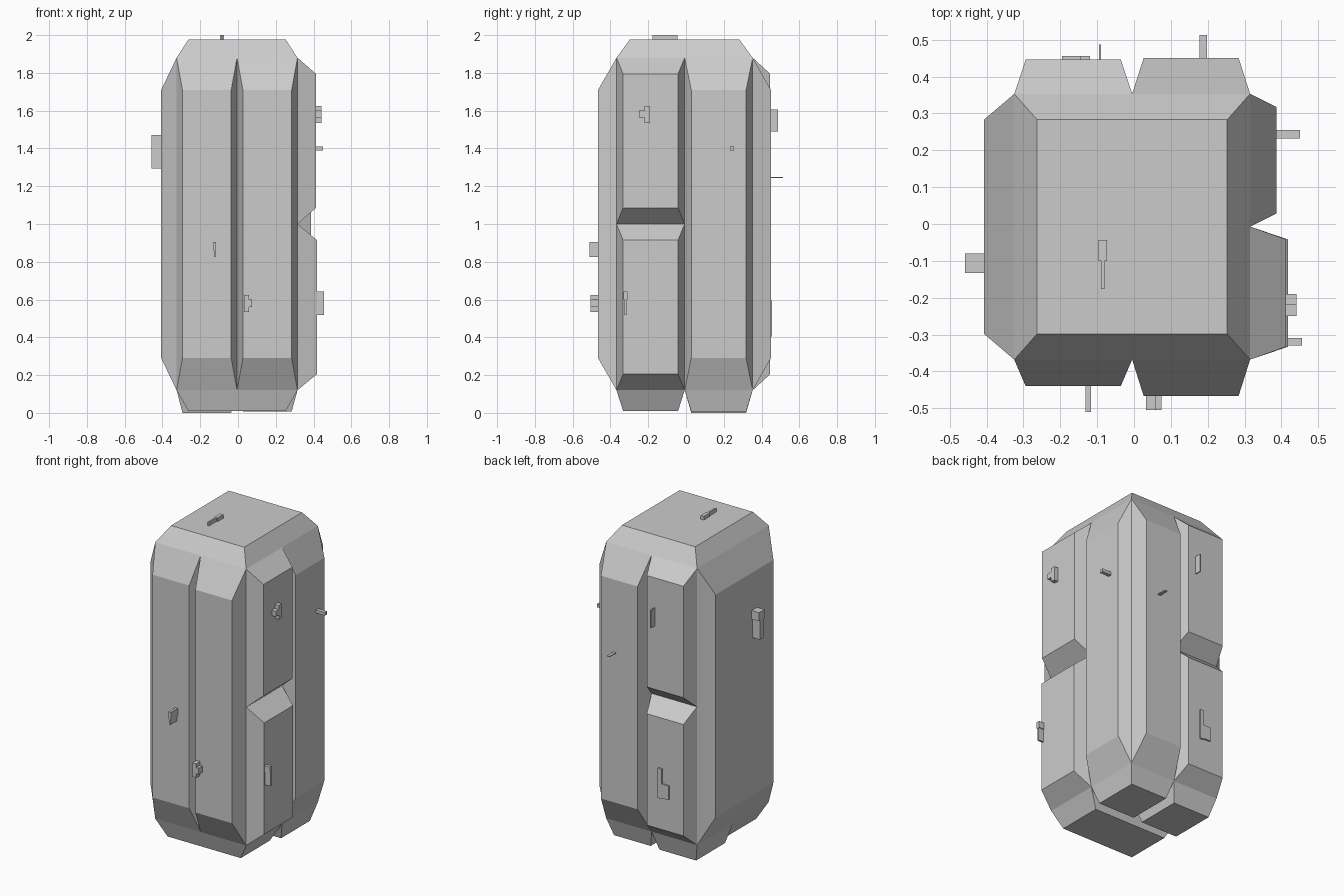
import bpy

if "Cube" in bpy.data.objects:
    bpy.data.objects.remove(bpy.data.objects["Cube"])

X = (-0.325, -0.005, 0.315)   # core planes: left, split, right
Y = (-0.368, -0.007, 0.353)   # front, split, back
Z = (0.12, 1.0, 1.88)         # bottom, split, top
CORE = (X, Y, Z)
TAPER = 0.806                 # outer face of each panel relative to its base


def mesh_object(name, verts, faces):
    me = bpy.data.meshes.new(name)
    me.from_pydata(verts, [], faces)
    ob = bpy.data.objects.new(name, me)
    bpy.context.collection.objects.link(ob)
    bpy.context.view_layer.objects.active = ob
    ob.select_set(True)
    bpy.ops.object.mode_set(mode='EDIT')
    bpy.ops.mesh.select_all(action='SELECT')
    bpy.ops.mesh.normals_make_consistent(inside=False)
    bpy.ops.object.mode_set(mode='OBJECT')
    ob.select_set(False)
    return ob


def slab(name, axis, base, outer, u, v, taper=1.0):
    """Block grown along axis from a u/v rectangle, tapering to its outer face."""
    verts = []
    for depth, s in ((base, 1.0), (outer, taper)):
        for a, b in ((0, 0), (1, 0), (1, 1), (0, 1)):
            p = [(r[0] + r[1]) / 2 + (r[i] - (r[0] + r[1]) / 2) * s
                 for r, i in ((u, a), (v, b))]
            p.insert(axis, depth)
            verts.append(p)
    faces = [(0, 1, 2, 3), (4, 5, 6, 7)]
    faces += [(i, (i + 1) % 4, (i + 1) % 4 + 4, i + 4) for i in range(4)]
    return mesh_object(name, verts, faces)


# Core block
slab("hull_core", 2, Z[0], Z[2], (X[0], X[2]), (Y[0], Y[2]))

# Tapered hull panels: name, axis, side, outer plane, first range, second range
LO, HI, ALL = (0, 1), (1, 2), (0, 2)
panels = [
    ("front_panel_left", 1, 0, -0.440, LO, ALL),
    ("front_panel_right", 1, 0, -0.466, HI, ALL),
    ("back_panel_right", 1, 2, 0.450, HI, ALL),
    ("back_panel_left_lower", 1, 2, 0.446, LO, LO),
    ("back_panel_left_upper", 1, 2, 0.446, LO, HI),
    ("left_panel", 0, 0, -0.407, ALL, ALL),
    ("right_panel_rear", 0, 2, 0.386, HI, ALL),
    ("right_panel_front_lower", 0, 2, 0.418, LO, LO),
    ("right_panel_front_upper", 0, 2, 0.413, LO, HI),
    ("top_panel", 2, 2, 1.976, ALL, ALL),
    ("bottom_panel_front", 2, 0, 0.010, ALL, LO),
    ("bottom_panel_back_left", 2, 0, 0.0, LO, HI),
    ("bottom_panel_back_right", 2, 0, 0.007, HI, HI),
]
for name, axis, side, outer, a, b in panels:
    p, q = [CORE[i] for i in range(3) if i != axis]
    slab(name, axis, CORE[axis][side], outer,
         (p[a[0]], p[a[1]]), (q[b[0]], q[b[1]]), TAPER)

# Small surface fittings: name, axis, base, outer, rectangles in the panel plane
fittings = [
    ("top_latch", 2, 1.975, 2.0, [((-.096, -.073), (-.10, -.044)), ((-.090, -.080), (-.177, -.10))]),
    ("front_latch", 1, -.44, -.51, [((-.132, -.116), (.86, .906)), ((-.128, -.120), (.825, .86))]),
    ("front_block", 1, -.466, -.505, [((.033, .059), (.535, .624)), ((.059, .075), (.56, .60))]),
    ("right_upper_block", 0, .413, .441, [((-.219, -.19), (1.535, 1.625)), ((-.25, -.219), (1.565, 1.60))]),
    ("right_lower_latch", 0, .418, .456, [((-.33, -.309), (.60, .642)), ((-.325, -.314), (.518, .60))]),
    ("right_rear_peg", 0, .386, .45, [((.232, .255), (1.39, 1.41))]),
    ("left_latch", 0, -.407, -.459, [((-.133, -.08), (1.415, 1.47)), ((-.126, -.087), (1.295, 1.415))]),
    ("back_fin", 1, .45, .513, [((.178, .198), (1.243, 1.248))]),
    ("back_bar", 1, .446, .487, [((-.095, -.089), (1.49, 1.605))]),
    ("back_plate", 1, .446, .456, [((-.146, -.12), (.405, .595)), ((-.195, -.146), (.41, .50))]),
]
for name, axis, base, outer, rects in fittings:
    for i, (u, v) in enumerate(rects):
        slab(f"{name}_{i + 1}", axis, base, outer, u, v)
